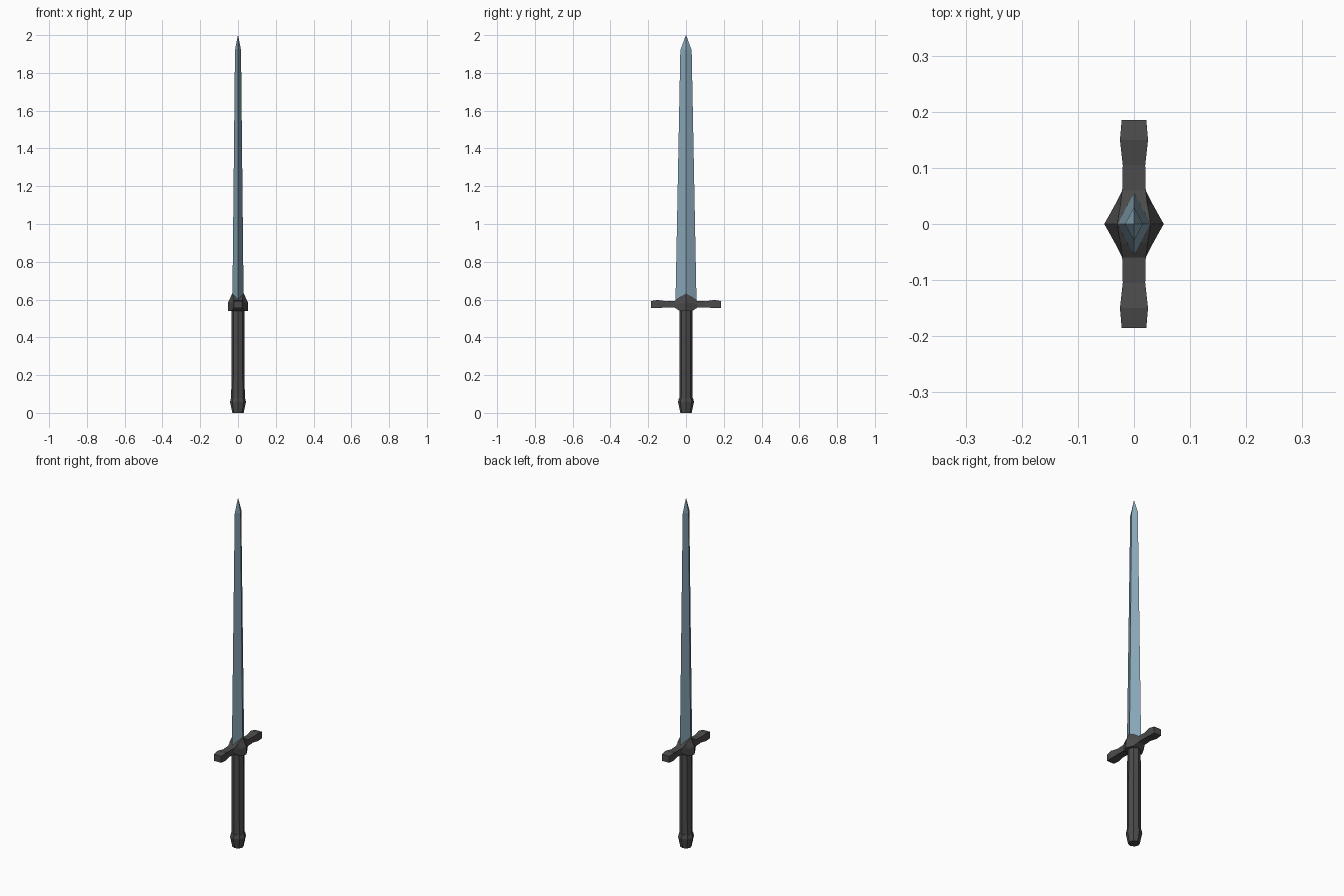
import bpy, math

if "Cube" in bpy.data.objects:
    bpy.data.objects.remove(bpy.data.objects["Cube"])


def material(name, rgb):
    m = bpy.data.materials.new(name)
    m.diffuse_color = (*rgb, 1)
    m.use_nodes = True
    m.node_tree.nodes["Principled BSDF"].inputs["Base Color"].default_value = m.diffuse_color
    return m


steel = material("blue_steel", (0.25, 0.39, 0.48))
dark = material("dark_iron", (0.07, 0.07, 0.07))


def loft(name, rings, mat):
    """Skin equal-length rings of points and cap both ends."""
    n = len(rings[0])
    verts = [p for r in rings for p in r]
    faces = [(i * n + j, i * n + (j + 1) % n, (i + 1) * n + (j + 1) % n, (i + 1) * n + j)
             for i in range(len(rings) - 1) for j in range(n)]
    faces.append(tuple(reversed(range(n))))
    faces.append(tuple(range(len(verts) - n, len(verts))))
    me = bpy.data.meshes.new(name)
    me.from_pydata(verts, [], faces)
    me.materials.append(mat)
    ob = bpy.data.objects.new(name, me)
    bpy.context.collection.objects.link(ob)
    return ob


def ring(n, rx, ry, z):
    return [(rx * math.cos(2 * math.pi * k / n), ry * math.sin(2 * math.pi * k / n), z)
            for k in range(n)]


# Blade: tapering diamond section
loft("blade", [ring(4, 0.03, 0.056, 0.57), ring(4, 0.016, 0.03, 1.92),
               ring(4, 0.0005, 0.0005, 2.0)], steel)

# Grip and pommel: eight-sided
loft("grip", [ring(8, 0.036, 0.035, 0.06), ring(8, 0.034, 0.034, 0.55)], dark)
loft("pommel", [ring(8, 0.03, 0.03, 0.0), ring(8, 0.042, 0.042, 0.058),
                ring(8, 0.037, 0.037, 0.08)], dark)

# Crossguard half: y, half width, top half width, bottom, shoulder, top
half = [(0.0, 0.053, 0.03, 0.54, 0.585, 0.632),
        (0.034, 0.034, 0.024, 0.54, 0.58, 0.612),
        (0.06, 0.021, 0.021, 0.557, 0.575, 0.593),
        (0.105, 0.02, 0.02, 0.559, 0.575, 0.591),
        (0.15, 0.025, 0.025, 0.554, 0.575, 0.598),
        (0.185, 0.022, 0.022, 0.555, 0.575, 0.592)]
stations = half[:0:-1] + half
signs = [1] * (len(half) - 1) + [-1] * len(half)
loft("crossguard",
     [[(w, s * y, b), (w, s * y, m), (t, s * y, h), (-t, s * y, h), (-w, s * y, m), (-w, s * y, b)]
      for s, (y, w, t, b, m, h) in zip(signs, stations)], dark)

# Consistent outward normals
import bmesh
for ob in bpy.context.collection.objects:
    bm = bmesh.new()
    bm.from_mesh(ob.data)
    bmesh.ops.recalc_face_normals(bm, faces=bm.faces)
    bm.to_mesh(ob.data)
    bm.free()
